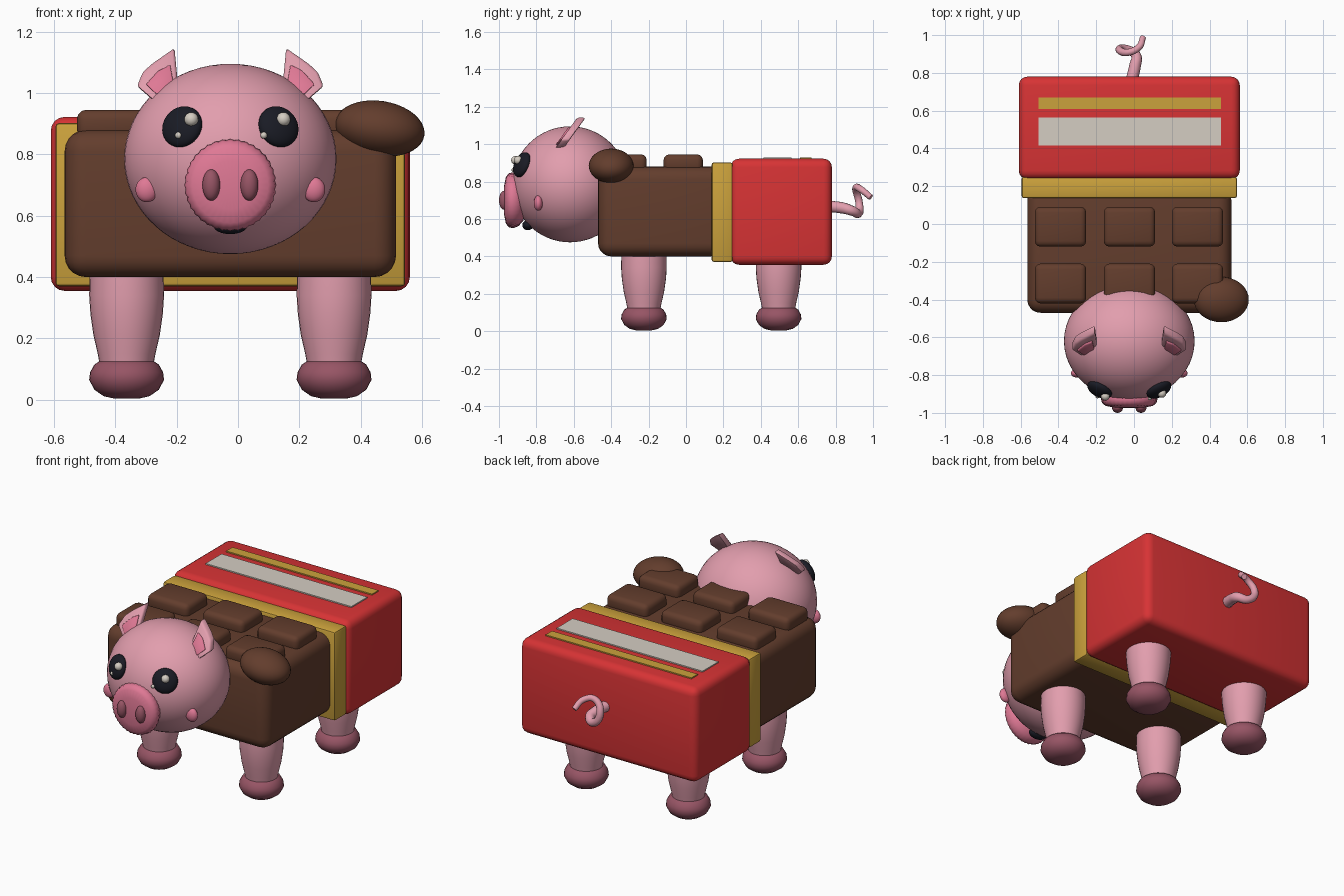
import bpy, bmesh, math
from mathutils import Vector, Matrix

if "Cube" in bpy.data.objects:
    bpy.data.objects.remove(bpy.data.objects["Cube"])

CX = -0.025  # symmetry plane of the animal


def mat(name, r, g, b):
    m = bpy.data.materials.new(name)
    m.diffuse_color = (r, g, b, 1)
    m.use_nodes = True
    m.node_tree.nodes["Principled BSDF"].inputs["Base Color"].default_value = m.diffuse_color
    return m


PINK = mat("skin pink", .76, .34, .42)
ROSE = mat("snout rose", .74, .19, .30)
HOOF = mat("hoof mauve", .31, .09, .13)
CHOC = mat("chocolate brown", .125, .047, .026)
RED = mat("wrapper red", .68, .033, .035)
GOLD = mat("foil gold", .60, .36, .045)
SILVER = mat("label silver", .66, .61, .54)
BLACK = mat("eye black", .010, .011, .018)


def finish(name, bm, m, angle=40, recalc=True):
    if recalc:
        bmesh.ops.recalc_face_normals(bm, faces=bm.faces)
    me = bpy.data.meshes.new(name)
    bm.to_mesh(me)
    bm.free()
    ob = bpy.data.objects.new(name, me)
    bpy.context.collection.objects.link(ob)
    me.materials.append(m)
    bpy.ops.object.select_all(action='DESELECT')
    ob.select_set(True)
    bpy.context.view_layer.objects.active = ob
    bpy.ops.object.shade_smooth_by_angle(angle=math.radians(angle))
    return ob


def box(name, lo, hi, m, bevel=0, segs=4):
    bm = bmesh.new()
    bmesh.ops.create_cube(bm, size=1)
    for v in bm.verts:
        v.co = [(a + b) / 2 + c * (b - a) for a, b, c in zip(lo, hi, v.co)]
    if bevel:
        bmesh.ops.bevel(bm, geom=bm.edges[:], offset=bevel, segments=segs,
                        profile=.5, affect='EDGES')
    return finish(name, bm, m)


def ball(name, c, r, m, rot=None, u=32, v=20):
    bm = bmesh.new()
    bmesh.ops.create_uvsphere(bm, u_segments=u, v_segments=v, radius=1)
    bm.transform(Matrix.Translation(c) @ (rot or Matrix()) @ Matrix.Diagonal((*r, 1)))
    return finish(name, bm, m, 60)


def lathe(name, profile, c, m, rot=None, n=32, ridge=1.0):
    """Revolve (radius, height) points; ridge scales every other column."""
    bm = bmesh.new()
    rings = []
    for r, z in profile:
        ring = []
        for i in range(n):
            a = 2 * math.pi * i / n
            k = r * (ridge if i % 2 else 1)
            ring.append(bm.verts.new((k * math.cos(a), k * math.sin(a), z)))
        rings.append(ring)
    for a, b in zip(rings, rings[1:]):
        for i in range(n):
            j = (i + 1) % n
            bm.faces.new((a[i], a[j], b[j], b[i]))
    bm.faces.new(rings[0][::-1])
    bm.faces.new(rings[-1])
    bm.transform(Matrix.Translation(c) @ (rot or Matrix()))
    return finish(name, bm, m, 50)


def tube(name, pts, m):
    cu = bpy.data.curves.new(name, 'CURVE')
    cu.dimensions = '3D'
    cu.bevel_depth = 1
    cu.bevel_resolution = 3
    cu.use_fill_caps = True
    cu.resolution_u = 6
    s = cu.splines.new('BEZIER')
    s.bezier_points.add(len(pts) - 1)
    for p, (x, y, z, r) in zip(s.bezier_points, pts):
        p.co = (x, y, z)
        p.radius = r
        p.handle_left_type = p.handle_right_type = 'AUTO'
    tmp = bpy.data.objects.new(name + "_path", cu)
    bpy.context.collection.objects.link(tmp)
    me = bpy.data.meshes.new_from_object(tmp.evaluated_get(
        bpy.context.evaluated_depsgraph_get()))
    bpy.data.objects.remove(tmp)
    bm = bmesh.new()
    bm.from_mesh(me)
    return finish(name, bm, m, 60)


def slab(name, outline, side, y_of, thick, m, bevel):
    """Leaning plate from an x/z outline given as offsets from the symmetry plane."""
    bm = bmesh.new()
    f, b = [], []
    for x, z in outline:
        f.append(bm.verts.new((CX + side * x, y_of(z) - thick / 2, z)))
        b.append(bm.verts.new((CX + side * x, y_of(z) + thick / 2, z)))
    bm.faces.new(f)
    bm.faces.new(b[::-1])
    n = len(f)
    for i in range(n):
        j = (i + 1) % n
        bm.faces.new((f[i], b[i], b[j], f[j]))
    bmesh.ops.recalc_face_normals(bm, faces=bm.faces)
    bmesh.ops.bevel(bm, geom=bm.edges[:], offset=bevel, segments=2,
                    profile=.5, affect='EDGES')
    return finish(name, bm, m)


# Chocolate bar body with foil collar and wrapper
box("chocolate_body", (-.565, -.47, .40), (.515, .20, .88), CHOC, .07, 5)
box("foil_collar", (-.595, .137, .37), (.545, .25, .902), GOLD, .012, 2)
box("wrapper", (-.61, .238, .355), (.56, .78, .922), RED, .045, 4)
box("wrapper_label", (-.505, .415, .92), (.46, .565, .929), SILVER)
box("wrapper_stripe", (-.505, .61, .92), (.46, .67, .929), GOLD)

# Raised chocolate squares
for y in (-.42, -.12):
    for x in (-.525, -.16, .20):
        box("chocolate_square", (x, y, .85), (x + .272, y + .21, .945), CHOC, .03, 3)

# Lump of chocolate on the shoulder
ball("chocolate_lump", (.462, -.40, .884), (.147, .12, .09), CHOC,
     Matrix.Rotation(math.radians(9), 4, 'Y'))

# Legs and hooves
leg = [(.085, .10), (.094, .15), (.108, .21), (.118, .28), (.122, .34), (.120, .43)]
hoof = [(.04, .004), (.075, .012), (.105, .033), (.122, .065), (.119, .09),
        (.105, .115), (.082, .130)]
for y in (-.225, .495):
    for s in (-1, 1):
        lathe("leg", leg, (CX + s * .338, y, 0), PINK)
        lathe("hoof", hoof, (CX + s * .338, y, 0), HOOF)

# Head
ball("head", (CX, -.62, .785), (.346, .31, .31), PINK, u=48, v=32)

# Snout with fine radial ridges, nostrils and mouth
forward = Matrix.Rotation(math.radians(90), 4, 'X')
snout = [(.06, -.07), (.11, -.06), (.138, -.035), (.15, -.005), (.144, .018),
         (.125, .033), (.08, .042), (.02, .045)]
lathe("snout", snout, (CX, -.93, .70), ROSE, forward, 72, .975)
for s in (-1, 1):
    ball("nostril", (CX + s * .062, -.972, .70), (.029, .028, .051), HOOF, u=24, v=16)
ball("mouth", (CX, -.845, .567), (.055, .03, .027), BLACK, u=24, v=16)

# Eyes lie flat on the head, with two glints each
for s in (-1, 1):
    n = Vector((s * 1.32, -2.65, 1.09)).normalized()
    ball("eye", (CX + s * .157, -.877, .89), (.070, .070, .034), BLACK,
         n.to_track_quat('Z', 'Y').to_matrix().to_4x4())
for x, y, z, r in ((-.152, -.912, .914, .023), (.148, -.897, .914, .023),
                   (-.194, -.912, .862, .011), (.084, -.922, .862, .011)):
    ball("eye_glint", (x, y, z), (r, r, r), SILVER, u=16, v=10)

# Cheeks and ears
ear = [(.182, 1.146), (.255, 1.095), (.285, 1.068), (.304, 1.022), (.25, .975), (.17, 1.02)]
inner = [(.196, 1.092), (.235, 1.072), (.275, 1.028), (.24, .995), (.185, 1.03)]
for s in (-1, 1):
    ball("cheek", (CX + s * .272, -.79, .685), (.037, .024, .041), ROSE, u=24, v=16)
    slab("ear", ear, s, lambda z: -.556 - (1.146 - z) * .72, .045, PINK, .009)
    slab("inner_ear", inner, s, lambda z: -.582 - (1.146 - z) * .72, .014, ROSE, .004)

# Curly tail
tube("tail", [(-.012, .76, .668, .032), (.006, .84, .658, .031), (.012, .89, .643, .027),
              (-.03, .922, .630, .023), (-.078, .925, .69, .021), (-.035, .908, .765, .019),
              (.025, .935, .758, .018), (.048, .988, .715, .016)], PINK)
